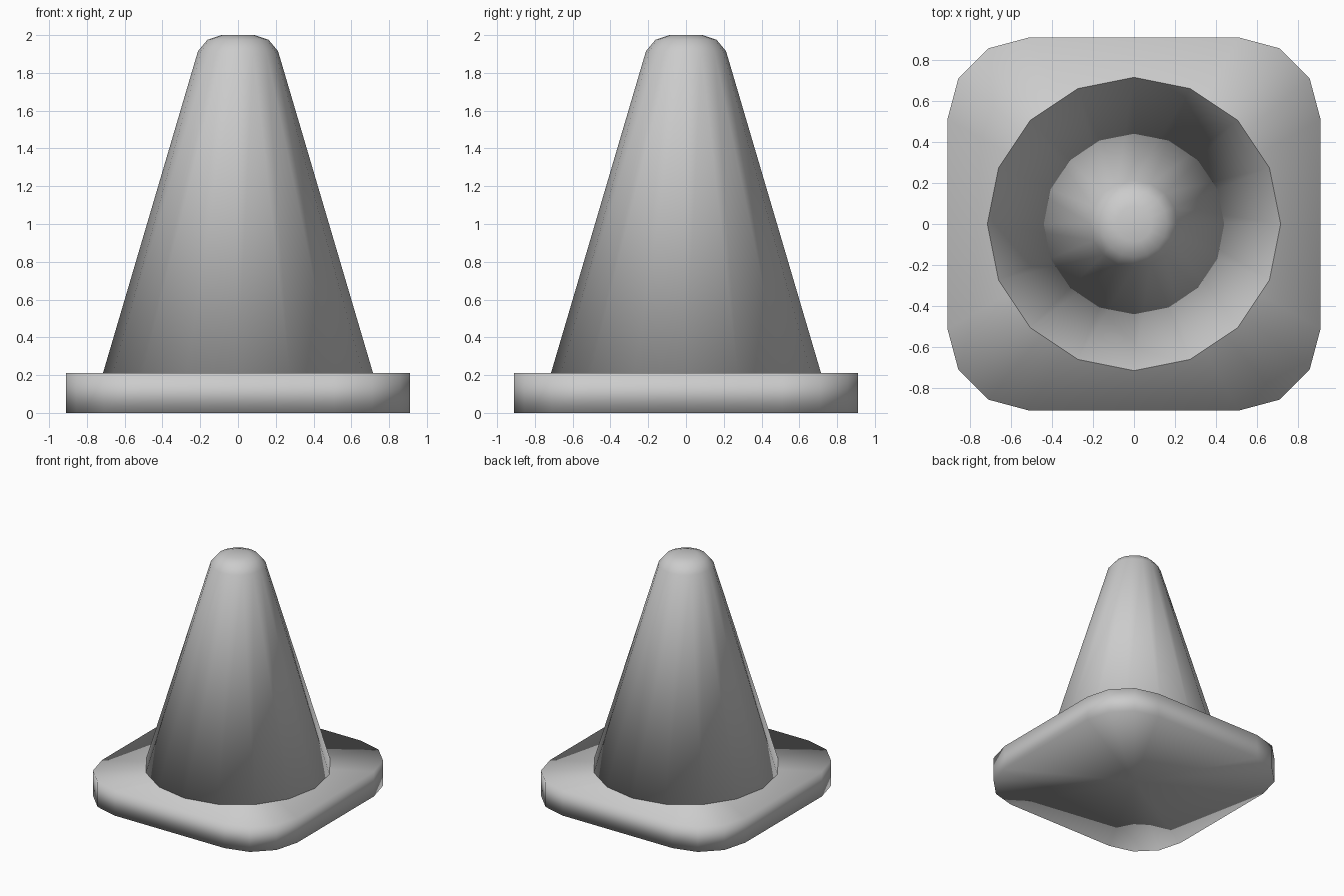
import bpy
import bmesh
from math import sin, cos, pi

if "Cube" in bpy.data.objects:
    bpy.data.objects.remove(bpy.data.objects["Cube"], do_unlink=True)

grey = bpy.data.materials.new("plain grey")
grey.use_nodes = True
colour = (0.6, 0.6, 0.6, 1)
grey.diffuse_color = colour
grey.node_tree.nodes["Principled BSDF"].inputs["Base Color"].default_value = colour


def stacked_rings(name, rings, fan):
    """Skin a stack of matching closed outlines and cap both ends."""
    bm = bmesh.new()
    loops = [[bm.verts.new(p) for p in ring] for ring in rings]
    count = len(loops[0])
    for low, high in zip(loops, loops[1:]):
        for i in range(count):
            j = (i + 1) % count
            bm.faces.new((low[i], low[j], high[j], high[i]))
    caps = [bm.faces.new(loops[0][::-1]), bm.faces.new(loops[-1])]
    if fan:
        bmesh.ops.poke(bm, faces=caps)
    bmesh.ops.recalc_face_normals(bm, faces=bm.faces)
    mesh = bpy.data.meshes.new(name)
    bm.to_mesh(mesh)
    bm.free()
    mesh.materials.append(grey)
    mesh.shade_smooth()
    obj = bpy.data.objects.new(name, mesh)
    bpy.context.collection.objects.link(obj)
    return obj


def circle(radius, z, sides=16):
    return [(radius * cos(2 * pi * i / sides), radius * sin(2 * pi * i / sides), z)
            for i in range(sides)]


def rounded_square(half, radius, z, steps=3):
    points = []
    for corner in range(4):
        middle = pi / 4 + corner * pi / 2
        cx = (half - radius) * (1 if cos(middle) > 0 else -1)
        cy = (half - radius) * (1 if sin(middle) > 0 else -1)
        for s in range(steps + 1):
            a = (corner + s / steps) * pi / 2
            points.append((cx + radius * cos(a), cy + radius * sin(a), z))
    return points


# Rounded square foot
stacked_rings("base", [rounded_square(0.91, 0.4, z) for z in (0, 0.21)], True)

# Tapered body with a rounded tip
profile = [(0.715, 0.21), (0.212, 1.915), (0.162, 1.975), (0.087, 2.0)]
stacked_rings("cone", [circle(r, z) for r, z in profile], False)
